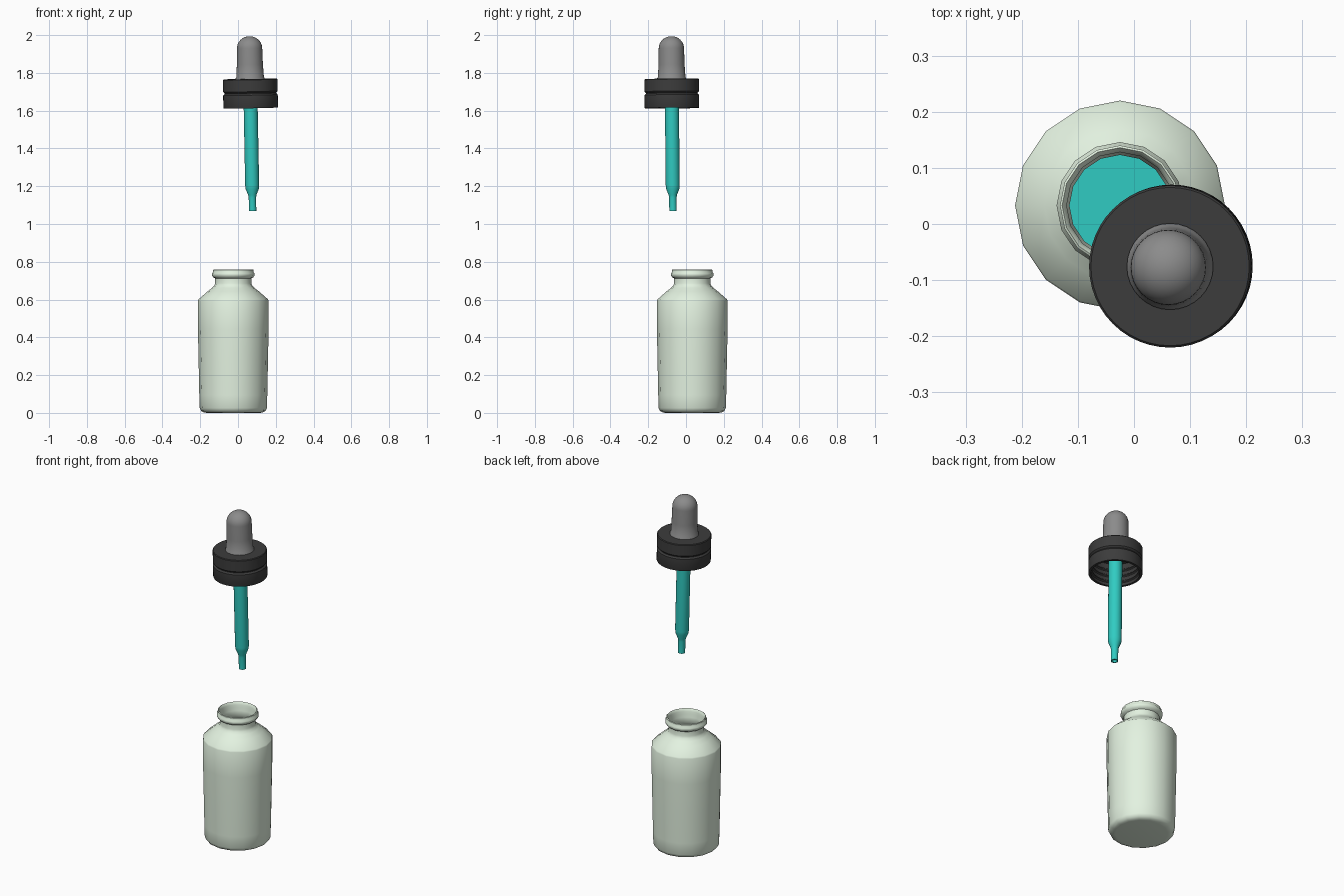
import bpy, bmesh, math
from mathutils import Matrix, Vector

if "Cube" in bpy.data.objects:
    bpy.data.objects.remove(bpy.data.objects["Cube"])


def material(name, rgb):
    m = bpy.data.materials.new(name)
    m.diffuse_color = (*rgb, 1)
    m.use_nodes = True
    m.node_tree.nodes["Principled BSDF"].inputs["Base Color"].default_value = m.diffuse_color
    return m


def lathe(name, profile, sides, mat, place, angle=40):
    """Revolve (radius, height) points; radius 0 closes to a pole."""
    bm = bmesh.new()
    rings = []
    for r, z in profile:
        if r == 0:
            rings.append([bm.verts.new((0, 0, z))] * sides)
        else:
            rings.append([bm.verts.new((r * math.cos(2 * math.pi * i / sides),
                                        r * math.sin(2 * math.pi * i / sides), z))
                          for i in range(sides)])
    for a, b in zip(rings, rings[1:]):
        for i in range(sides):
            j = (i + 1) % sides
            quad = list(dict.fromkeys((a[i], a[j], b[j], b[i])))
            bm.faces.new(quad)
    bmesh.ops.recalc_face_normals(bm, faces=bm.faces)
    me = bpy.data.meshes.new(name)
    bm.to_mesh(me)
    bm.free()
    ob = bpy.data.objects.new(name, me)
    bpy.context.collection.objects.link(ob)
    ob.matrix_world = place
    me.materials.append(mat)
    bpy.ops.object.select_all(action='DESELECT')
    ob.select_set(True)
    bpy.context.view_layer.objects.active = ob
    bpy.ops.object.shade_smooth_by_angle(angle=math.radians(angle))
    return ob


glass = material("pale_glass", (0.77, 0.89, 0.75))
teal = material("teal_liquid", (0.03, 0.60, 0.54))
black = material("black_plastic", (0.045, 0.045, 0.045))
rubber = material("grey_rubber", (0.26, 0.26, 0.26))

# Bottle: outer wall, rolled lip, inner wall
stand = Matrix.Translation((-0.025, 0.033, 0))
lathe("bottle", [
    (0, 0.008), (0.14, 0.006), (0.155, 0.008), (0.17, 0.016), (0.178, 0.032),
    (0.180, 0.10), (0.184, 0.30), (0.187, 0.45), (0.187, 0.60), (0.184, 0.607),
    (0.135, 0.650), (0.112, 0.668), (0.100, 0.680), (0.096, 0.692),
    (0.096, 0.718), (0.106, 0.724), (0.113, 0.734), (0.113, 0.744),
    (0.107, 0.752), (0.107, 0.763), (0.103, 0.766), (0.100, 0.762),
    (0.095, 0.750), (0.088 + 0.007, 0.735), (0.090, 0.718), (0.090, 0.690),
    (0.106, 0.662), (0.178, 0.60), (0.178, 0.45), (0.171, 0.10),
    (0.168, 0.035), (0, 0.025)], 16, glass, stand)

# Liquid inside the bottle
lathe("liquid", [(0, 0.027), (0.166, 0.037), (0.169, 0.10), (0.176, 0.45),
                 (0.176, 0.56), (0, 0.56)], 16, teal, stand)

# Dropper axis leans slightly, passing through the bulb top and the tip
top, tip = Vector((0.060, -0.078, 2.0)), Vector((0.0775, -0.069, 1.075))
axis = (top - tip).normalized()
lean = Matrix.Translation(tip) @ Vector((0, 0, 1)).rotation_difference(axis).to_matrix().to_4x4()


def raised(points):
    return [(r, z - 1.075) for r, z in points]


# Rubber bulb with a domed top
dome = [(0.067 * math.cos(a), 1.936 + 0.064 * math.sin(a))
        for a in (math.radians(9 * k) for k in range(10))]
lathe("bulb", raised([(0.077, 1.765), (0.077, 1.778), (0.073, 1.784), (0.069, 1.85)]
                     + dome + [(0, 2.0)]), 32, rubber, lean)

# Screw cap: two bands split by a groove, open underneath with thread ridges
thread = []
for z in (1.645, 1.68, 1.715):
    thread += [(0.130, z - 0.008), (0.124, z - 0.003), (0.124, z + 0.003), (0.130, z + 0.008)]
lathe("cap", raised([
    (0, 1.774), (0.141, 1.774), (0.1445, 1.770), (0.1445, 1.708), (0.141, 1.704),
    (0.136, 1.700), (0.136, 1.697), (0.141, 1.693), (0.1445, 1.689), (0.1445, 1.623),
    (0.143, 1.620), (0.130, 1.620)] + thread + [(0.130, 1.755), (0, 1.755)]), 48, black, lean)

# Glass pipette: hollow tube narrowing to the tip
lathe("pipette", raised([
    (0.037, 1.757), (0.037, 1.21), (0.035, 1.192), (0.022, 1.160), (0.0195, 1.145),
    (0.0195, 1.075), (0.013, 1.075), (0.013, 1.145), (0.029, 1.195),
    (0.031, 1.21), (0.031, 1.757)]), 24, teal, lean)

# Sit the whole model exactly on the ground
bpy.context.view_layer.update()
low = min((o.matrix_world @ v.co).z for o in bpy.data.objects for v in o.data.vertices)
for o in bpy.data.objects:
    o.location.z -= low
